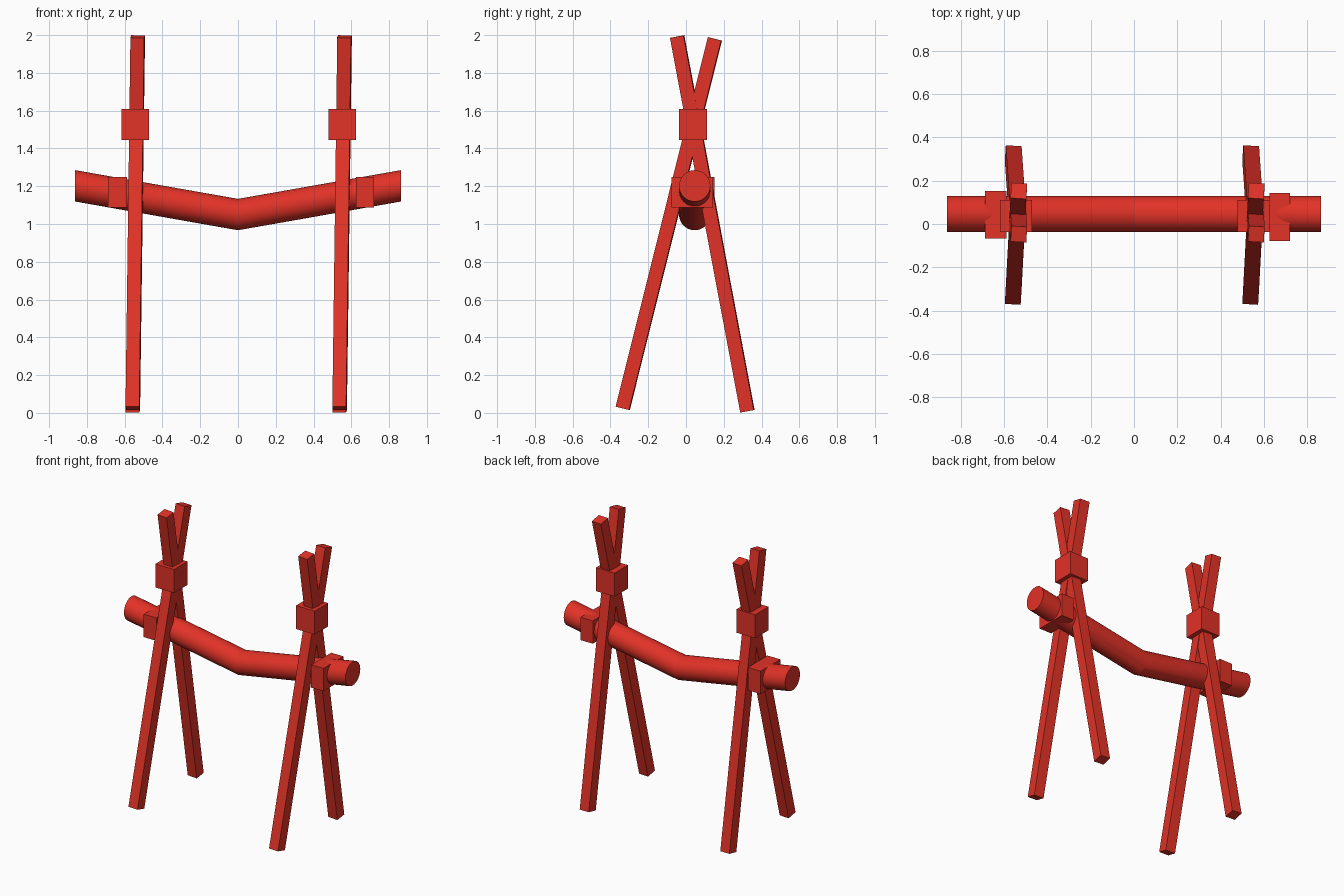
import bpy, bmesh, math
from mathutils import Vector, Matrix

if "Cube" in bpy.data.objects:
    bpy.data.objects.remove(bpy.data.objects["Cube"])

red = bpy.data.materials.new("red_paint")
red.diffuse_color = (0.76, 0.032, 0.02, 1)
red.use_nodes = True
red.node_tree.nodes["Principled BSDF"].inputs["Base Color"].default_value = red.diffuse_color


def finish(name, bm):
    bmesh.ops.recalc_face_normals(bm, faces=bm.faces)
    mesh = bpy.data.meshes.new(name)
    bm.to_mesh(mesh)
    bm.free()
    mesh.materials.append(red)
    obj = bpy.data.objects.new(name, mesh)
    bpy.context.collection.objects.link(obj)
    return obj


def block(name, lo, hi):
    """Axis-aligned box between two corners."""
    lo, hi = Vector(lo), Vector(hi)
    bm = bmesh.new()
    bmesh.ops.create_cube(bm, size=1, matrix=Matrix.Translation((lo + hi) / 2)
                          @ Matrix.Diagonal((*(hi - lo), 1)))
    return finish(name, bm)


def pole(name, foot, top, width=0.073, yaw=math.radians(-3.5)):
    """Square pole from foot to top, slightly twisted about the vertical."""
    foot, top = Vector(foot), Vector(top)
    axis = (top - foot).normalized()
    side = Vector((math.cos(yaw), math.sin(yaw), 0))
    side = (side - axis * side.dot(axis)).normalized()
    turn = Matrix((side, axis.cross(side), axis)).transposed().to_4x4()
    bm = bmesh.new()
    bmesh.ops.create_cube(bm, size=1, matrix=Matrix.Translation((foot + top) / 2) @ turn
                          @ Matrix.Diagonal((width, width, (top - foot).length, 1)))
    return finish(name, bm)


# Two crossed-pole trestles, each bound by a collar block
for side, x in (("left", -0.544), ("right", 0.551)):
    pole(side + "_front_leg", (x - 0.013, -0.335, 0.024), (x + 0.013, 0.153, 1.98))
    pole(side + "_back_leg", (x - 0.013, 0.325, 0.009), (x + 0.013, -0.047, 1.992))
    block(side + "_collar", (x - 0.073, -0.038, 1.445), (x + 0.073, 0.111, 1.61))

# Stop blocks on the beam, outside the trestles
block("left_stop", (-0.688, -0.066, 1.087), (-0.588, 0.152, 1.248))
block("right_stop", (0.625, -0.078, 1.087), (0.72, 0.144, 1.248))

# Round beam, bent in the middle, with upright end cuts
SIDES, RADIUS = 32, 0.083
bm = bmesh.new()
rings = []
for x, z in ((-0.862, 1.202), (0, 1.05), (0.862, 1.202)):
    rings.append([bm.verts.new((x, 0.046 + RADIUS * math.cos(a), z + RADIUS * math.sin(a)))
                  for a in (2 * math.pi * i / SIDES for i in range(SIDES))])
for a, b in zip(rings, rings[1:]):
    for i in range(SIDES):
        j = (i + 1) % SIDES
        bm.faces.new((a[i], a[j], b[j], b[i]))
bm.faces.new(rings[0])
bm.faces.new(rings[-1])
beam = finish("bent_beam", bm)
bpy.context.view_layer.objects.active = beam
beam.select_set(True)
bpy.ops.object.shade_smooth_by_angle(angle=math.radians(15))
